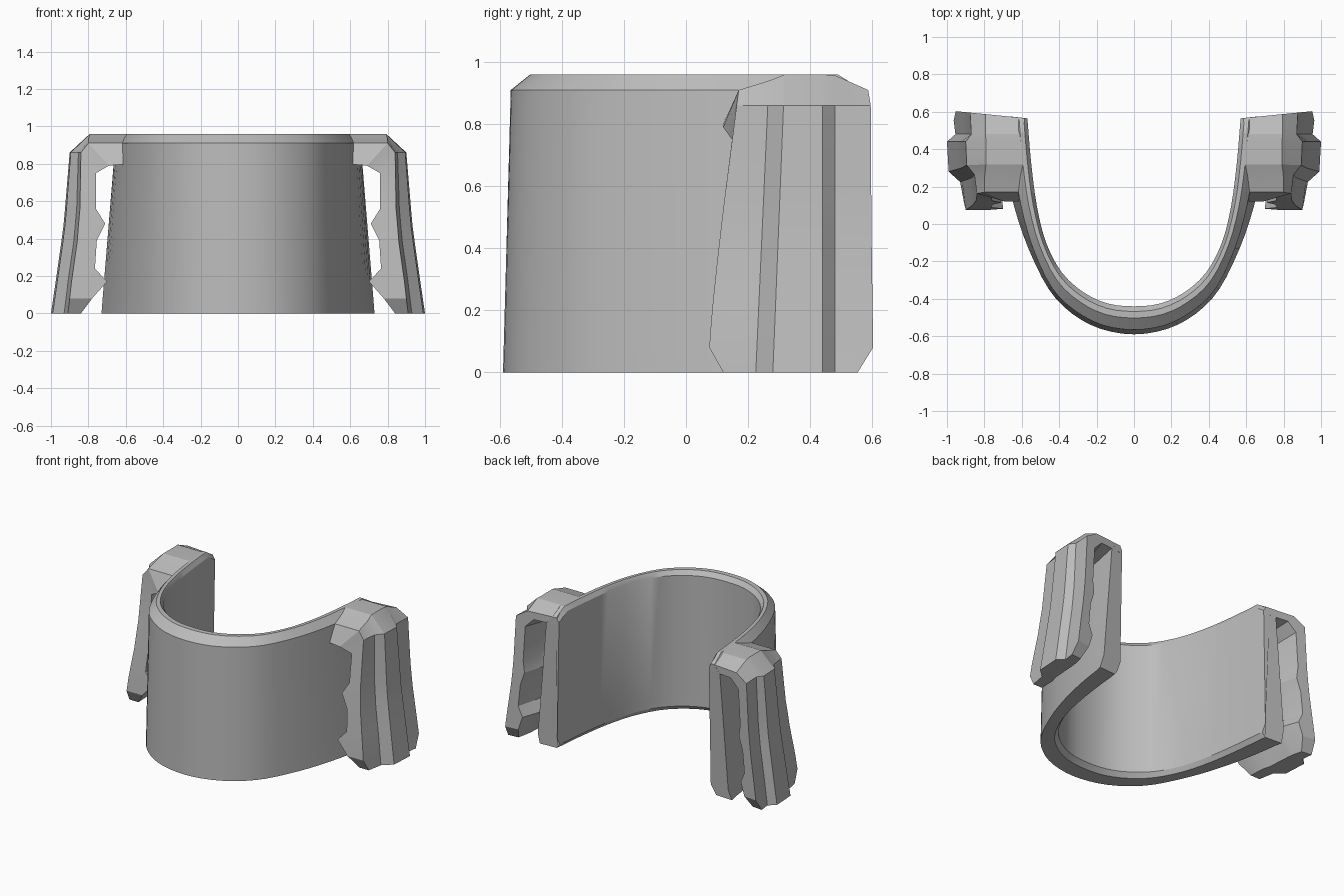
import bpy, bmesh, math
from mathutils import Vector

if "Cube" in bpy.data.objects:
    bpy.data.objects.remove(bpy.data.objects["Cube"])

grey = bpy.data.materials.new("plain grey")
grey.use_nodes = True
colour = (0.5, 0.5, 0.5, 1)
grey.diffuse_color = colour
grey.node_tree.nodes["Principled BSDF"].inputs["Base Color"].default_value = colour


def loft(name, rings, caps, angle):
    """Skin closed rings and close both ends with the given index faces."""
    bm = bmesh.new()
    loops = [[bm.verts.new(p) for p in ring] for ring in rings]
    n = len(loops[0])
    for a, b in zip(loops, loops[1:]):
        for i in range(n):
            j = (i + 1) % n
            bm.faces.new((a[i], a[j], b[j], b[i]))
    for ring in (loops[0], loops[-1]):
        for face in caps:
            bm.faces.new([ring[i] for i in face])
    bmesh.ops.recalc_face_normals(bm, faces=bm.faces)
    mesh = bpy.data.meshes.new(name)
    bm.to_mesh(mesh)
    bm.free()
    mesh.materials.append(grey)
    obj = bpy.data.objects.new(name, mesh)
    bpy.context.collection.objects.link(obj)
    bpy.ops.object.select_all(action='DESELECT')
    obj.select_set(True)
    bpy.context.view_layer.objects.active = obj
    bpy.ops.object.shade_smooth_by_angle(angle=math.radians(angle))


def smooth_path(half, steps=3):
    """Mirror half a path in x and round it with a Catmull-Rom spline."""
    pts = [Vector((-x, y)) for x, y in half] + [Vector(p) for p in half[-2::-1]]
    out = []
    for i in range(len(pts) - 1):
        b, c = pts[i], pts[i + 1]
        a = pts[i - 1] if i else 2 * b - c
        d = pts[i + 2] if i + 2 < len(pts) else 2 * c - b
        for k in range(steps):
            t = k / steps
            out.append(0.5 * (2 * b + (c - a) * t + (2 * a - 5 * b + 4 * c - d) * t * t
                              + (3 * b - a - 3 * c + d) * t ** 3))
    return out + [pts[-1]]


# Curved wall: paths run from a rear end to the front centre
inner_top = smooth_path([(.57, .565), (.55, .33), (.52, .10), (.47, -.10),
                         (.385, -.26), (.27, -.365), (.14, -.425), (0, -.44)])
outer_top = smooth_path([(.66, .575), (.64, .33), (.605, .10), (.54, -.13),
                         (.44, -.34), (.32, -.46), (.17, -.54), (0, -.565)])
outer_low = smooth_path([(.73, .575), (.695, .33), (.64, .09), (.565, -.13),
                         (.455, -.35), (.33, -.48), (.18, -.56), (0, -.59)])
rings = []
last = len(inner_top) - 1
for i, (a, b, c) in enumerate(zip(inner_top, outer_top, outer_low)):
    at_end = i in (0, last)
    drop = .05 if at_end else 0
    pull = Vector((0, .03 if at_end else 0))
    thick = a - b
    inner_low = a.lerp(c + thick, .2)
    rings.append([
        (*(c - pull), 0),
        (*c.lerp(b, .09), .08),
        (*b, .91 - drop),
        (*(b + thick * .5), .96 - drop),
        (*(a - thick * .22), .96 - drop),
        (*a, .93 - drop),
        (*inner_low, .08),
        (*(inner_low - pull), .03),
        (*(inner_low - thick * .25 - pull), 0),
    ])
loft("curved_wall", rings, [range(9)], 32)

# Clip profile: toothed inside, then the outside at the front edge and at the rib
teeth = [(.585, .80), (.69, .79), (.76, .75), (.76, .56), (.71, .48),
         (.755, .39), (.765, .24), (.70, .17), (.78, .08), (.84, 0)]
groove = [(.585, .86), (.75, .86), (.81, .80), (.825, .56), (.815, .48),
          (.845, .39), (.86, .24), (.83, .17), (.86, .08), (.89, 0)]
edge = [(.585, .91), (.80, .91), (.84, .86), (.845, .56), (.853, .47),
        (.86, .38), (.88, .24), (.89, .17), (.90, .08), (.91, 0)]
rib = [(.585, .96), (.79, .96), (.90, .86), (.925, .56), (.933, .47),
       (.945, .38), (.965, .24), (.975, .17), (.988, .08), (1, 0)]


def front_y(x, z):
    """Slanted front edge, chamfered below, with a small hook under the bridge."""
    if x < .7 and .7 < z < .85:
        return .12
    if z < .08:
        return .12 - .05 * z / .08
    return .075 + .095 * ((z - .08) / .83) ** 1.2


def back_y(x, z):
    """Slightly skewed rear edge with a chamfered lower corner."""
    return .565 + .1 * (min(x, .96) - .57) - .05 * max(0, 1 - z / .08)


# Stations front to back: depth rule, outward amount, top height, groove amount
stations = [
    (front_y, 0, 0, 0),
    (lambda x, z: .225 + .045 * z, .22, .6, .1),
    (lambda x, z: .28 + .04 * z, .9, 1, .4),
    (lambda x, z: .44, 1, 1, .6),
    (lambda x, z: .48, .5, .95, .7),
    (back_y, .6, 0, 1),
]


def blend(first, second, across, up):
    return [(ax + (bx - ax) * across, az + (bz - az) * up)
            for (ax, az), (bx, bz) in zip(first, second)]


count = len(teeth)
caps = [(i, i + 1, 2 * count - 2 - i, 2 * count - 1 - i) for i in range(count - 1)]
for side, label in ((1, "left"), (-1, "right")):
    rings = []
    for depth, out, top, cut in stations:
        outside = blend(edge, rib, out, top)
        inside = blend(teeth, groove, cut, cut)
        rings.append([(side * x, depth(x, z), z) for x, z in inside + outside[::-1]])
    loft(label + "_clip", rings, caps, 20)
